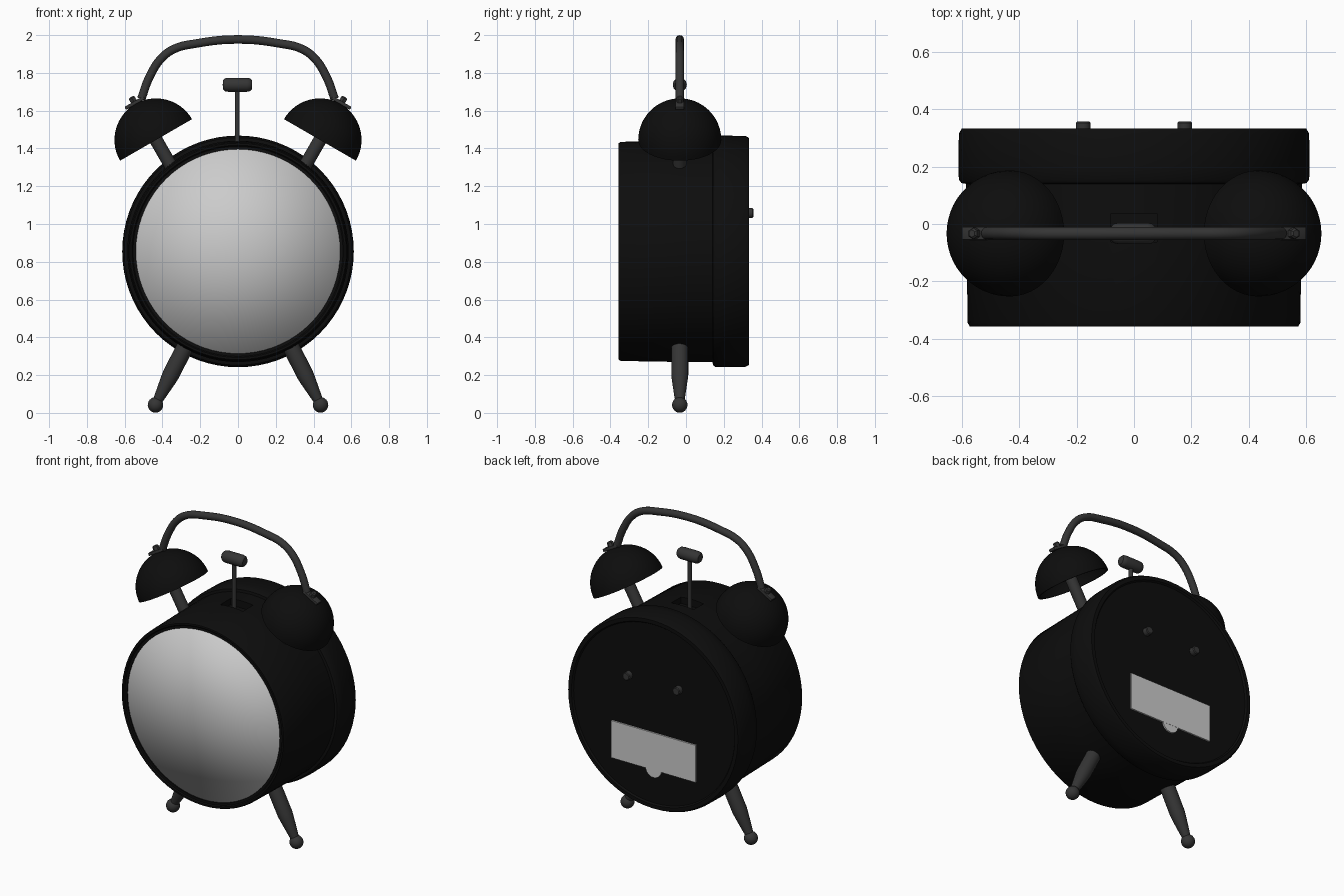
import bpy, bmesh
from math import radians, pi, sin, cos
from mathutils import Vector, Matrix

if "Cube" in bpy.data.objects:
    bpy.data.objects.remove(bpy.data.objects["Cube"])


def material(name, v):
    m = bpy.data.materials.new(name)
    m.diffuse_color = (v, v, v, 1)
    m.use_nodes = True
    m.node_tree.nodes["Principled BSDF"].inputs["Base Color"].default_value = m.diffuse_color
    return m


BLACK = material("black_enamel", 0.004)
STEEL = material("dark_steel", 0.035)
CY = -0.033          # depth of the bells, legs, hammer and handle
CZ = 0.855           # height of the case centre


def smooth(ob, angle):
    bpy.ops.object.select_all(action='DESELECT')
    ob.select_set(True)
    bpy.context.view_layer.objects.active = ob
    bpy.ops.object.shade_smooth_by_angle(angle=radians(angle))


def finish(name, bm, mat, angle=35):
    bmesh.ops.recalc_face_normals(bm, faces=bm.faces)
    me = bpy.data.meshes.new(name)
    bm.to_mesh(me)
    bm.free()
    ob = bpy.data.objects.new(name, me)
    bpy.context.collection.objects.link(ob)
    if mat:
        me.materials.append(mat)
    smooth(ob, angle)
    return ob


def lathe(name, profile, origin, axis, mat=None, steps=32, angle=35):
    """Turn (radius, height) points about an axis through origin."""
    bm = bmesh.new()
    vs = [bm.verts.new((r, 0, h)) for r, h in profile]
    es = [bm.edges.new(p) for p in zip(vs, vs[1:])]
    bmesh.ops.spin(bm, geom=vs + es, cent=(0, 0, 0), axis=(0, 0, 1),
                   angle=2 * pi, steps=steps, use_merge=True)
    bmesh.ops.remove_doubles(bm, verts=bm.verts, dist=1e-5)
    rot = Vector(axis).to_track_quat('Z', 'Y').to_matrix().to_4x4()
    bm.transform(Matrix.Translation(origin) @ rot)
    return finish(name, bm, mat, angle)


def box(name, size, loc, tilt=0, mat=None, bevel=0.0):
    bm = bmesh.new()
    bmesh.ops.create_cube(bm, size=1)
    bm.transform(Matrix.Diagonal((*size, 1)))
    if bevel:
        bmesh.ops.bevel(bm, geom=bm.edges[:], offset=bevel, segments=2,
                        profile=0.5, affect='EDGES')
    bm.transform(Matrix.Translation(loc) @ Matrix.Rotation(tilt, 4, 'Y'))
    return finish(name, bm, mat)


# Case: front bezel, drum, wider rear band and recessed back plate
case = lathe("case", [
    (0, -0.33), (0.541, -0.33), (0.541, -0.350), (0.556, -0.350), (0.562, -0.357),
    (0.573, -0.357), (0.580, -0.345), (0.586, 0.0), (0.586, 0.140), (0.602, 0.143),
    (0.611, 0.155), (0.613, 0.20), (0.611, 0.315), (0.601, 0.333), (0.578, 0.333),
    (0.570, 0.322), (0, 0.322)], (0, 0, CZ), (0, 1, 0), BLACK, 72)

# Slot for the hammer arm, cut into the top of the case
slot = box("slot_cutter", (0.16, 0.10, 0.2), (0, CY + 0.02, CZ + 0.64))
slot.hide_render = True
mod = case.modifiers.new("slot", 'BOOLEAN')
mod.operation, mod.object, mod.solver = 'DIFFERENCE', slot, 'EXACT'
bpy.context.view_layer.objects.active = case
bpy.ops.object.modifier_apply(modifier=mod.name)
bpy.data.objects.remove(slot)
smooth(case, 35)

# Dial, smooth all over like a lens
lathe("dial", [(0, -0.350), (0.541, -0.343), (0.541, -0.32)],
      (0, 0, CZ), (0, 1, 0), None, 72, angle=180)

# Hammer
lathe("hammer_rod", [(0, 0), (0.013, 0), (0.013, 0.35), (0, 0.35)],
      (-0.004, CY, 1.37), (0, 0, 1), STEEL, 16)
lathe("hammer_head", [(0, -0.078), (0.025, -0.076), (0.034, -0.066), (0.037, -0.05),
                      (0.037, 0.05), (0.034, 0.066), (0.025, 0.076), (0, 0.078)],
      (-0.003, CY, 1.737), (1, 0, 0), STEEL, 24)

for s, side in ((-1, "left"), (1, "right")):
    # Bell: thin hollow hemisphere tilted outwards
    up = Vector((s * 0.5, 0, 0.866))
    centre = Vector((s * 0.434, CY, 1.445))
    R, T = 0.220, 0.012
    arc = [i * pi / 28 for i in range(15)]
    shell = [(R * sin(a), R * cos(a)) for a in arc]
    inner = [((R - T) * sin(a), (R - T) * cos(a)) for a in reversed(arc)]
    lathe(side + "_bell", shell + inner, centre, up, BLACK, 48)

    # Bell post, from inside the case to the bell crown
    lathe(side + "_bell_post", [(0, -0.21), (0.035, -0.21), (0.035, 0.03), (0.022, 0.04),
                                (0.022, 0.215), (0, 0.215)], centre, up, STEEL, 20)

    # Handle foot and nut on the crown
    crown = centre + up * R
    tilt = s * radians(30)
    box(side + "_handle_foot", (0.115, 0.046, 0.018), crown + up * 0.006, tilt, STEEL, 0.004)
    lathe(side + "_nut", [(0, 0), (0.02, 0), (0.02, 0.036), (0.013, 0.043), (0, 0.043)],
          crown, up, STEEL, 6)

    # Leg with ball foot
    foot = Vector((s * 0.437, CY, 0.042))
    axis = Vector((-s * 0.152, 0, 0.298)).normalized()
    lathe(side + "_leg", [(0, 0.02), (0.024, 0.02), (0.030, 0.06), (0.042, 0.15),
                          (0.045, 0.18), (0.045, 0.36), (0, 0.36)], foot, axis, STEEL, 24)
    r = 0.041
    lathe(side + "_ball_foot", [(r * sin(i * pi / 12), r * cos(i * pi / 12)) for i in range(13)],
          foot, axis, STEEL, 24)

    # Winding knob on the back
    lathe(side + "_knob", [(0, 0.31), (0.026, 0.31), (0.026, 0.352), (0.021, 0.357), (0, 0.357)],
          (s * 0.177, 0, 1.058), (0, 1, 0), STEEL, 12)

# Carrying handle
half = [(0.512, 1.662), (0.470, 1.775), (0.405, 1.878), (0.335, 1.928), (0.225, 1.955)]
path = [(-x, z) for x, z in half] + [(0, 1.977)] + half[::-1]
cu = bpy.data.curves.new("handle", 'CURVE')
cu.dimensions = '3D'
cu.bevel_depth, cu.bevel_resolution, cu.use_fill_caps = 0.0225, 4, True
sp = cu.splines.new('BEZIER')
sp.resolution_u = 8
sp.bezier_points.add(len(path) - 1)
for p, (x, z) in zip(sp.bezier_points, path):
    p.co = (x, CY, z)
    p.handle_left_type = p.handle_right_type = 'AUTO'
handle = bpy.data.objects.new("handle", cu)
bpy.context.collection.objects.link(handle)
bpy.ops.object.select_all(action='DESELECT')
handle.select_set(True)
bpy.context.view_layer.objects.active = handle
bpy.ops.object.convert(target='MESH')
handle = bpy.context.object
handle.data.materials.clear()
handle.data.materials.append(STEEL)
smooth(handle, 40)

# Battery hatch with thumb tab
box("battery_hatch", (0.597, 0.02, 0.238), (0, 0.322, 0.618))
lathe("hatch_tab", [(0, 0.312), (0.056, 0.312), (0.056, 0.331), (0, 0.331)],
      (0, 0, 0.506), (0, 1, 0), None, 24)
